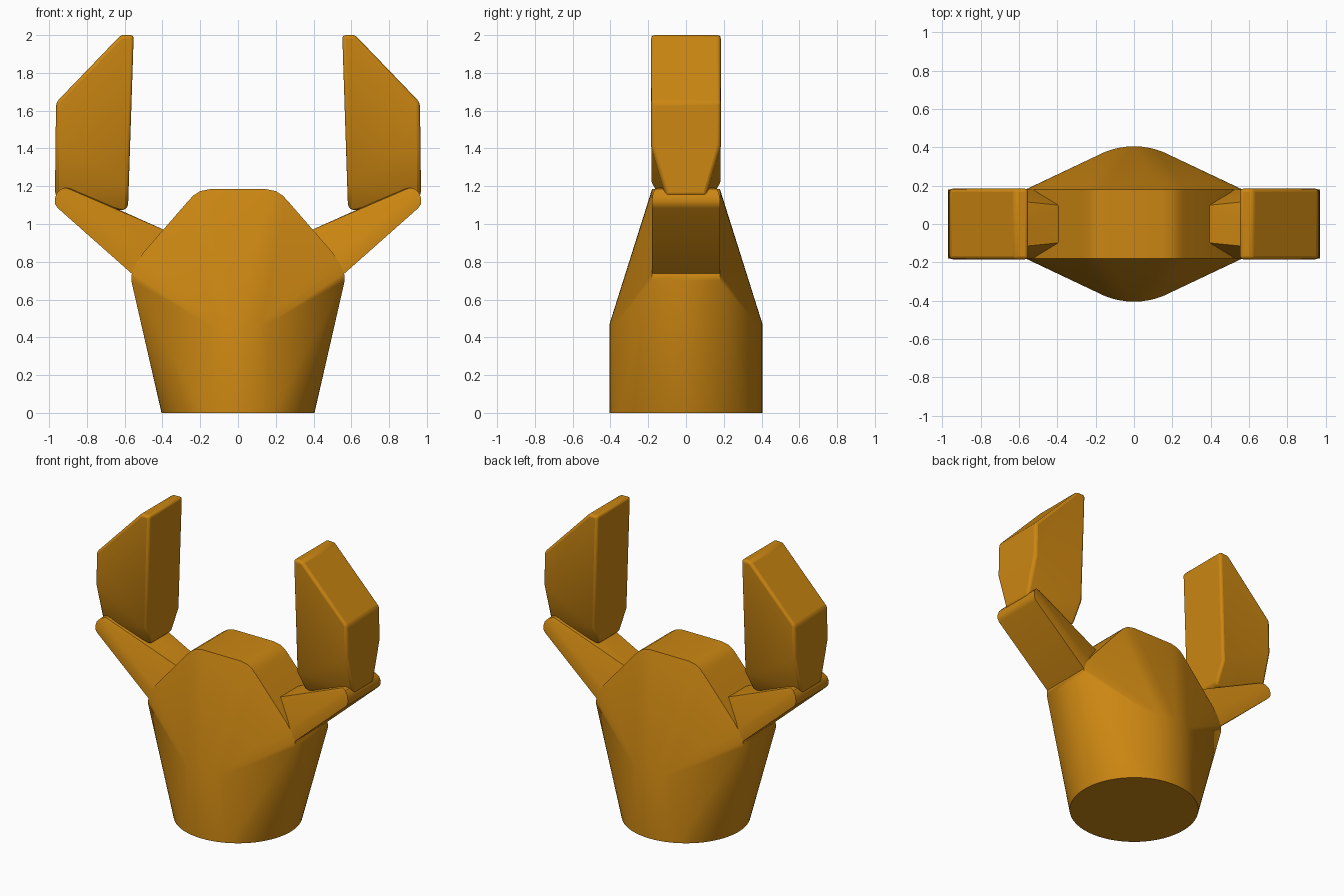
import bpy, bmesh
from math import sin, cos, pi, radians

if "Cube" in bpy.data.objects:
    bpy.data.objects.remove(bpy.data.objects["Cube"])

ochre = bpy.data.materials.new("ochre")
ochre.diffuse_color = (0.6, 0.24, 0.006, 1)
ochre.use_nodes = True
ochre.node_tree.nodes["Principled BSDF"].inputs["Base Color"].default_value = ochre.diffuse_color


def hull(name, points, bevel=0.0):
    """Convex solid around points, with soft edges."""
    bm = bmesh.new()
    for p in points:
        bm.verts.new(p)
    res = bmesh.ops.convex_hull(bm, input=bm.verts[:])
    junk = {g for k in ("geom_interior", "geom_unused") for g in res[k]
            if isinstance(g, bmesh.types.BMVert)}
    bmesh.ops.delete(bm, geom=list(junk), context='VERTS')
    bmesh.ops.dissolve_limit(bm, angle_limit=radians(1), verts=bm.verts[:], edges=bm.edges[:])
    bmesh.ops.recalc_face_normals(bm, faces=bm.faces[:])
    mesh = bpy.data.meshes.new(name)
    bm.to_mesh(mesh)
    bm.free()
    ob = bpy.data.objects.new(name, mesh)
    bpy.context.collection.objects.link(ob)
    mesh.materials.append(ochre)
    bpy.ops.object.select_all(action='DESELECT')
    ob.select_set(True)
    bpy.context.view_layer.objects.active = ob
    bpy.ops.object.shade_smooth_by_angle(angle=radians(35))
    if bevel:
        b = ob.modifiers.new("soft_edges", 'BEVEL')
        b.width, b.segments, b.angle_limit = bevel, 3, radians(25)
    return ob


def both_y(points):
    """Mirror (x, z, half width) points front to back."""
    return [(x, s * w, z) for x, z, w in points for s in (-1, 1)]


# Trunk: round base blending into a narrow rounded slab
ring = [(0.405 * cos(2 * pi * i / 64), 0.405 * sin(2 * pi * i / 64)) for i in range(64)]
trunk = [(x, y, z) for x, y in ring for z in (0, 0.47)]
shoulder = [(0.565, 0.70), (0.562, 0.74), (0.54, 0.79), (0.50, 0.85), (0.26, 1.126),
            (0.235, 1.152), (0.20, 1.174), (0.15, 1.184)]
trunk += both_y([(s * x, z, 0.18) for x, z in shoulder for s in (-1, 1)])
hull("trunk", trunk)

# Sloping arm and upright tip on each side
arm = [(0.56, 0.735, 0.18), (0.955, 1.085, 0.18), (0.968, 1.105, 0.18), (0.97, 1.13, 0.18),
       (0.962, 1.16, 0.175), (0.94, 1.185, 0.165), (0.91, 1.192, 0.15), (0.87, 1.183, 0.12),
       (0.36, 0.955, 0.095), (0.42, 0.73, 0.18)]
tip = [(0.552, 2.0, 0.184), (0.62, 2.0, 0.184), (0.962, 1.645, 0.184), (0.967, 1.42, 0.184),
       (0.968, 1.15, 0.105), (0.578, 1.22, 0.184), (0.582, 1.09, 0.11), (0.61, 1.07, 0.10)]
for side, s in (("left", -1), ("right", 1)):
    hull(side + "_arm", both_y([(s * x, z, w) for x, z, w in arm]))
    hull(side + "_upright", both_y([(s * x, z, w) for x, z, w in tip]), 0.018)
